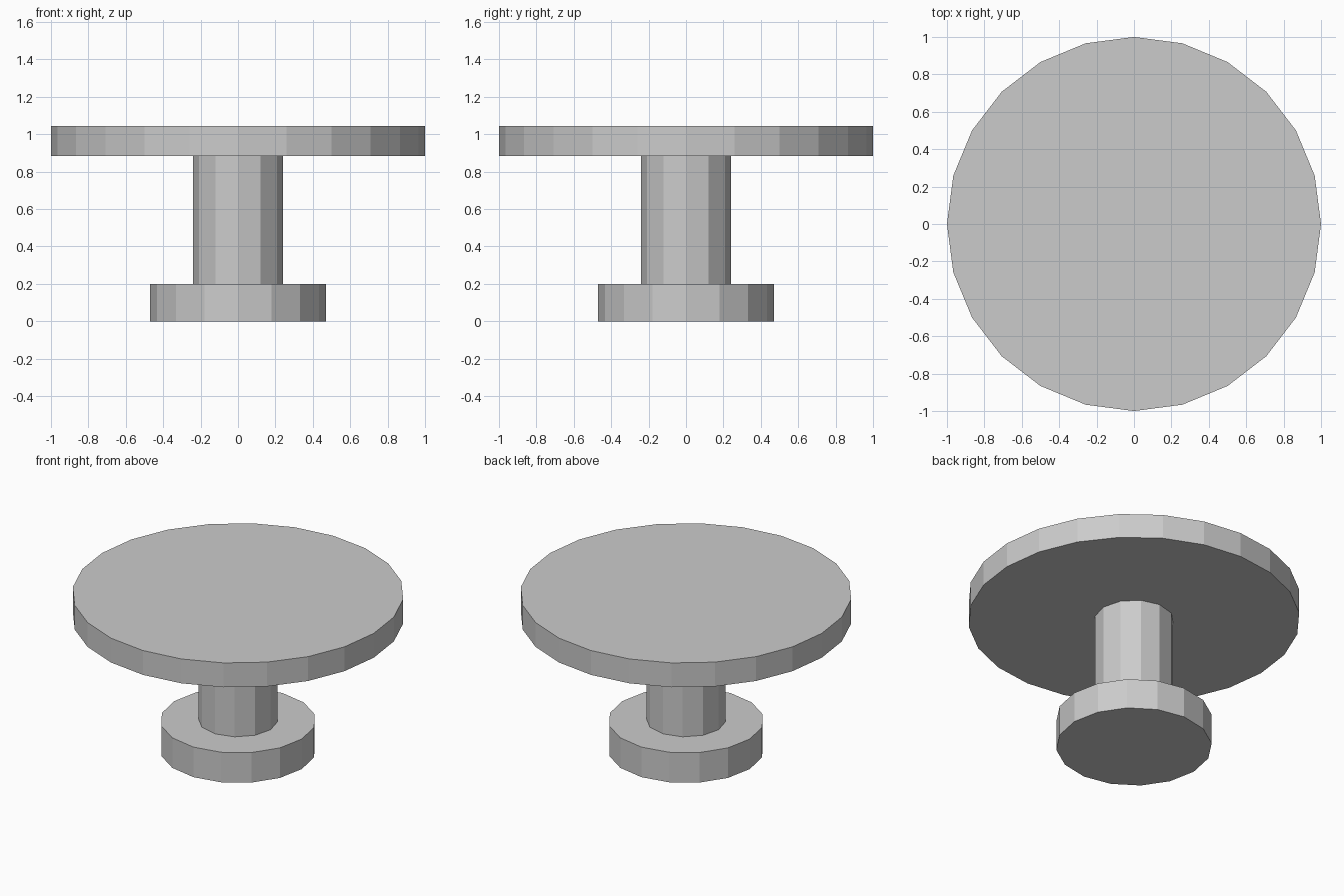
import bpy

if "Cube" in bpy.data.objects:
    bpy.data.objects.remove(bpy.data.objects["Cube"])


def add_disc(name, sides, radius, z_bottom, z_top):
    """Flat-faced vertical cylinder between two heights."""
    bpy.ops.mesh.primitive_cylinder_add(
        vertices=sides, radius=radius, depth=z_top - z_bottom,
        location=(0, 0, (z_bottom + z_top) / 2))
    bpy.context.object.name = name


# Foot on the ground
add_disc("base", 16, 0.47, 0.0, 0.2)

# Central column
add_disc("pedestal", 12, 0.24, 0.2, 0.883)

# Round table top
add_disc("table_top", 24, 1.0, 0.883, 1.045)
